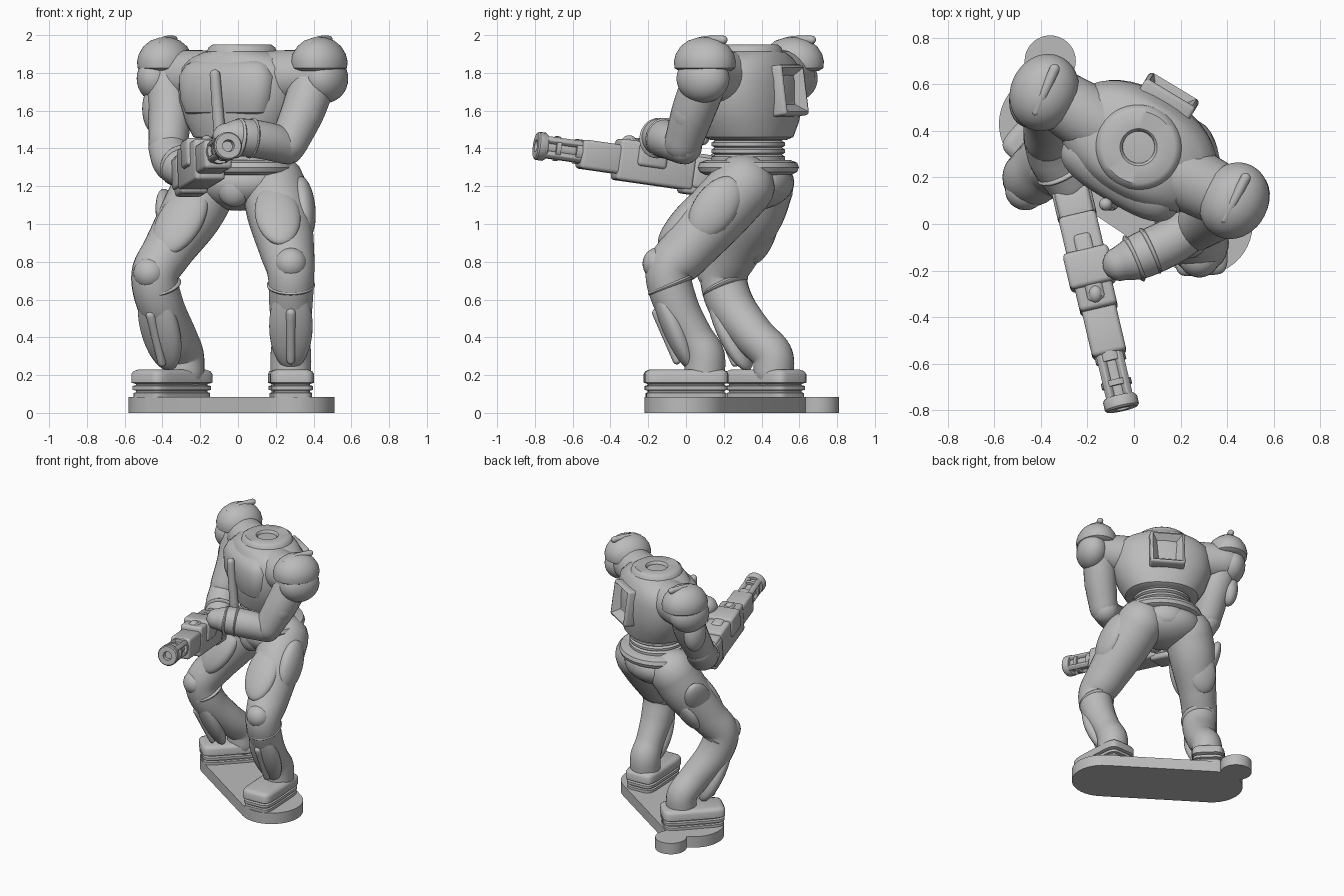
import bpy, bmesh, math
from mathutils import Vector, Matrix

if "Cube" in bpy.data.objects:
    bpy.data.objects.remove(bpy.data.objects["Cube"])

mat = bpy.data.materials.new("plain grey")
mat.use_nodes = True
mat.diffuse_color = (0.5, 0.5, 0.5, 1)
mat.node_tree.nodes["Principled BSDF"].inputs["Base Color"].default_value = (0.5, 0.5, 0.5, 1)


def finish(name, bm, matrix=None, angle=40):
    bmesh.ops.recalc_face_normals(bm, faces=bm.faces)
    me = bpy.data.meshes.new(name)
    bm.to_mesh(me)
    bm.free()
    ob = bpy.data.objects.new(name, me)
    bpy.context.scene.collection.objects.link(ob)
    me.materials.append(mat)
    if matrix:
        ob.matrix_world = matrix
    bpy.ops.object.select_all(action='DESELECT')
    ob.select_set(True)
    bpy.context.view_layer.objects.active = ob
    bpy.ops.object.shade_smooth_by_angle(angle=math.radians(angle))
    return ob


def frame(loc, y_axis, z_hint=(0, 0, 1)):
    """Matrix whose y axis follows y_axis and whose z stays near z_hint."""
    y = Vector(y_axis).normalized()
    x = y.cross(Vector(z_hint)).normalized()
    m = Matrix((x, y, x.cross(y))).transposed().to_4x4()
    m.translation = loc
    return m


def bridge(bm, rings):
    loops = [[bm.verts.new(p) for p in r] for r in rings]
    for a, b in zip(loops, loops[1:]):
        for i in range(len(a)):
            j = (i + 1) % len(a)
            bm.faces.new((a[i], a[j], b[j], b[i]))
    bm.faces.new(loops[0])
    bm.faces.new(loops[-1])


def tube(name, pts, n=24, steps=8):
    """Round-ended limb through (x, y, z, radius) points."""
    pts = [Vector(p) for p in pts]
    ext = [2 * pts[0] - pts[1]] + pts + [2 * pts[-1] - pts[-2]]
    path = []
    for i in range(len(pts) - 1):
        a, b, c, d = ext[i:i + 4]
        for s in range(steps):
            t = s / steps
            path.append(0.5 * (2 * b + (c - a) * t + (2 * a - 5 * b + 4 * c - d) * t * t
                               + (3 * b - a - 3 * c + d) * t ** 3))
    path.append(pts[-1])
    caps = [math.radians(a) for a in (85, 65, 40, 20)]
    t0 = (path[0] - path[1]).xyz.normalized()
    t1 = (path[-1] - path[-2]).xyz.normalized()

    def cap(p, t, a):
        return Vector((*(p.xyz + t * p.w * math.sin(a)), p.w * math.cos(a)))
    path = [cap(path[0], t0, a) for a in caps] + path + [cap(path[-1], t1, a) for a in reversed(caps)]
    rings, u = [], None
    for i, p in enumerate(path):
        t = (path[min(i + 1, len(path) - 1)] - path[max(i - 1, 0)]).xyz.normalized()
        u = t.orthogonal() if u is None else u - t * u.dot(t)
        u.normalize()
        v = t.cross(u)
        rings.append([p.xyz + p.w * (u * math.cos(k * math.tau / n) + v * math.sin(k * math.tau / n))
                      for k in range(n)])
    bm = bmesh.new()
    bridge(bm, rings)
    return finish(name, bm)


def blob(name, loc, radii, y_axis=(0, 1, 0), z_hint=(0, 0, 1)):
    bm = bmesh.new()
    bmesh.ops.create_uvsphere(bm, u_segments=28, v_segments=16, radius=1)
    bmesh.ops.scale(bm, vec=radii, verts=bm.verts)
    return finish(name, bm, frame(loc, y_axis, z_hint))


def loft(name, sections, matrix, n=40, power=2.0):
    """Stack of (z, half width, half depth) super-ellipses."""
    def ring(z, w, d):
        out = []
        for k in range(n):
            c, s = math.cos(k * math.tau / n), math.sin(k * math.tau / n)
            out.append((w * math.copysign(abs(c) ** (2 / power), c),
                        d * math.copysign(abs(s) ** (2 / power), s), z))
        return out
    bm = bmesh.new()
    bridge(bm, [ring(*s) for s in sections])
    return finish(name, bm, matrix)


def box(name, centre, size, matrix, bevel=0.015, hole=0):
    bm = bmesh.new()
    bmesh.ops.create_cube(bm, size=1)
    bmesh.ops.scale(bm, vec=size, verts=bm.verts)
    bmesh.ops.bevel(bm, geom=bm.edges[:], offset=bevel, segments=3, profile=0.5, affect='EDGES')
    if hole:
        back = max(bm.faces, key=lambda f: f.calc_center_median().y)
        bmesh.ops.inset_individual(bm, faces=[back], thickness=hole)
        bmesh.ops.translate(bm, vec=(0, -0.05, 0), verts=back.verts)
    return finish(name, bm, matrix @ Matrix.Translation(centre))


# Base: a capsule slab with a round tab
A, B = Vector((-0.36, 0.43)), Vector((0.29, 0.0))
heading = math.atan2(B.y - A.y, B.x - A.x)
bm = bmesh.new()
outline = []
for c, start in ((B, heading - math.pi / 2), (A, heading + math.pi / 2)):
    outline += [(c.x + 0.22 * math.cos(start + k * math.pi / 24),
                 c.y + 0.22 * math.sin(start + k * math.pi / 24)) for k in range(25)]
bridge(bm, [[(x, y, z) for x, y in outline] for z in (0, 0.085)])
finish("base", bm)
loft("base_tab", [(0, 0.11, 0.11), (0.085, 0.11, 0.11)], Matrix.Translation((-0.36, 0.7, 0)))

# Feet: ribbed soles under rounded caps
sole = []
for z, grow in ((0.08, 0), (0.105, 0), (0.11, -0.01), (0.118, -0.01), (0.122, 0.005), (0.142, 0.005), (0.147, -0.01),
                (0.153, -0.01), (0.16, 0.01), (0.205, 0.01), (0.22, 0.002), (0.23, -0.02)):
    sole.append((z, 0.107 + grow, 0.212 + grow))
for side, loc, fwd in (("left", (0.28, 0, 0), (0.05, -1, 0)), ("right", (-0.35, 0.42, 0), (-0.7, -0.72, 0))):
    loft(f"{side}_foot", sole, frame(loc, fwd), power=6)

# Legs
tube("left_leg", [(0.19, 0.3, 1.2, 0.17), (0.22, 0.16, 1.05, 0.17), (0.26, 0.0, 0.86, 0.145),
                  (0.28, -0.09, 0.74, 0.125), (0.28, -0.05, 0.57, 0.115), (0.28, 0.04, 0.41, 0.1),
                  (0.28, 0.095, 0.31, 0.108), (0.28, 0.1, 0.21, 0.108)])
tube("right_leg", [(-0.17, 0.4, 1.2, 0.17), (-0.25, 0.35, 1.05, 0.165), (-0.37, 0.26, 0.86, 0.135),
                   (-0.44, 0.2, 0.73, 0.125), (-0.41, 0.24, 0.57, 0.122), (-0.33, 0.36, 0.41, 0.11),
                   (-0.29, 0.455, 0.31, 0.108), (-0.285, 0.465, 0.21, 0.108)])
shins = (("left", (0, -1, 0), (0.28, -0.065, 0.46), (0, -0.42, 1), (0.28, -0.15, 0.79), (0, -0.5, 1)),
         ("right", (-0.5, -0.85, 0), (-0.415, 0.235, 0.45), (-0.23, -0.42, 1), (-0.47, 0.14, 0.74), (-0.3, -0.4, 1)))
for side, front, shin, up, knee, knee_up in shins:
    up, shin = Vector(up), Vector(shin)
    n = (Vector(front) - up * up.dot(front) / up.length_squared).normalized()
    blob(f"{side}_shin_guard", shin, (0.115, 0.065, 0.25), n, up)
    blob(f"{side}_knee_cap", knee, (0.085, 0.08, 0.085), front, knee_up)
    c = shin + n * 0.055 - up * 0.04
    tube(f"{side}_shin_ridge", [(*(c - up * 0.12), 0.022), (*(c + up * 0.13), 0.026)])
    blob(f"{side}_knee_band", shin + up * 0.19 - n * 0.07, (0.128, 0.13, 0.03), n, up)

# Thigh plates
for name, loc, r, n, up in (
        ("left_thigh_front", (0.21, -0.005, 1.05), (0.12, 0.055, 0.21), (0, -0.75, 0.66), (-0.12, 0.7, 0.75)),
        ("left_thigh_outer", (0.345, 0.155, 1.085), (0.115, 0.065, 0.19), (1, 0, 0.1), (0, 0.7, 1)),
        ("right_thigh_front", (-0.305, 0.215, 1.02), (0.125, 0.06, 0.215), (-0.25, -0.85, 0.45), (0.5, 0.35, 0.85)),
        ("right_thigh_outer", (-0.37, 0.38, 1.03), (0.1, 0.055, 0.18), (-0.9, 0.3, -0.3), (0.5, 0.35, 1)),
        ("right_thigh_back", (-0.29, 0.41, 0.92), (0.1, 0.05, 0.15), (0.3, 0.9, -0.5), (0.5, 0.4, 1)),
        ("left_thigh_back", (0.27, 0.13, 0.91), (0.1, 0.05, 0.15), (0.1, 0.8, -0.6), (0, 0.8, 1))):
    blob(name + "_plate", loc, r, n, up)

# Pelvis, belt and ribbed waist
twist = Matrix.Translation((0.02, 0.33, 0)) @ Matrix.Rotation(math.radians(-31), 4, 'Z')
blob("pelvis", (0.01, 0.34, 1.22), (0.27, 0.22, 0.15), (0.5, 0.86, 0))
blob("groin_plate", (-0.02, 0.19, 1.19), (0.09, 0.07, 0.1), (0.2, 1, 0))
blob("seat_plate", (0.1, 0.48, 1.23), (0.12, 0.06, 0.09), (0.5, 0.86, 0))
loft("belt", [(1.26, 0.25, 0.22), (1.275, 0.28, 0.25), (1.3, 0.29, 0.26), (1.325, 0.28, 0.25),
              (1.34, 0.24, 0.21)], twist)
ribs = []
for k in range(4):
    z = 1.33 + k * 0.037
    ribs += [(z, 0.185, 0.175), (z + 0.01, 0.205, 0.19), (z + 0.027, 0.205, 0.19)]
loft("waist_ribs", ribs + [(1.49, 0.185, 0.175)], twist)

# Torso, chest, collar with a neck socket
loft("torso", [(1.445, 0.21, 0.19), (1.46, 0.26, 0.22), (1.54, 0.31, 0.24), (1.65, 0.35, 0.25), (1.76, 0.355, 0.245),
               (1.83, 0.34, 0.23), (1.88, 0.28, 0.205), (1.91, 0.2, 0.185), (1.925, 0.14, 0.14)], twist, power=2.2)
loft("chest_plate", [(1.56, 0.2, 0.06), (1.59, 0.25, 0.12), (1.66, 0.275, 0.14), (1.78, 0.285, 0.14),
                     (1.84, 0.25, 0.115), (1.87, 0.2, 0.06)], twist @ Matrix.Translation((0, -0.125, 0)), power=3)
loft("collar", [(1.86, 0.2, 0.19), (1.9, 0.19, 0.185), (1.935, 0.178, 0.175), (1.95, 0.155, 0.155),
                (1.945, 0.08, 0.08), (1.935, 0.07, 0.07), (1.9, 0.065, 0.065)], twist)
tube("shoulder_yoke", [(-0.36, 0.555, 1.79, 0.13), (-0.18, 0.445, 1.775, 0.145), (0.02, 0.33, 1.75, 0.15),
                       (0.22, 0.205, 1.775, 0.145), (0.42, 0.1, 1.79, 0.13)])
tube("chest_rod", [(-0.095, 0.09, 1.45, 0.032), (-0.122, 0.085, 1.79, 0.028)])

# Backpack plate with recessed socket
pack = twist @ Matrix.Translation((0, 0.24, 1.705)) @ Matrix.Rotation(math.radians(8), 4, 'X')
box("backpack", (0, 0, 0), (0.25, 0.1, 0.27), pack, 0.018, 0.062)

# Shoulder domes, each with a rim, ball and crest
for side, c, out in (("left", Vector((0.43, 0.1, 1.83)), Vector((0.45, 0.89, 0))),
                     ("right", Vector((-0.385, 0.565, 1.83)), Vector((0.4, 0.92, 0)))):
    m = frame(c, out)
    loft(f"{side}_shoulder_dome", [(-0.02, 0.12, 0.14), (-0.005, 0.142, 0.165), (0.03, 0.146, 0.169),
                                   (0.07, 0.136, 0.159), (0.11, 0.112, 0.133), (0.14, 0.077, 0.094),
                                   (0.157, 0.03, 0.04)], m)
    shift = 0.035 if side == "left" else -0.035
    blob(f"{side}_shoulder_ball", c + Vector((shift, -0.01, -0.06)), (0.11, 0.148, 0.128), out)
    tube(f"{side}_shoulder_crest", [(*(c - out * 0.09 + Vector((0, 0, 0.125))), 0.018),
                                    (*(c + Vector((0, 0, 0.145))), 0.02),
                                    (*(c + out * 0.11 + Vector((0, 0, 0.145))), 0.022)])

# Arms
tube("left_upper_arm", [(0.4, 0.1, 1.76, 0.12), (0.345, 0.04, 1.6, 0.115), (0.27, -0.015, 1.43, 0.1)])
tube("left_forearm", [(0.26, -0.01, 1.41, 0.095), (0.15, -0.08, 1.44, 0.1), (0.02, -0.14, 1.46, 0.098),
                      (-0.06, -0.17, 1.46, 0.075)])
blob("left_arm_plate", (0.39, 0.01, 1.6), (0.08, 0.06, 0.12), (0.8, -0.5, 0), (0.35, 0.35, 1))
tube("right_upper_arm", [(-0.37, 0.53, 1.77, 0.12), (-0.36, 0.46, 1.6, 0.115), (-0.37, 0.37, 1.43, 0.105)])
tube("right_forearm", [(-0.375, 0.36, 1.4, 0.1), (-0.34, 0.28, 1.33, 0.11), (-0.28, 0.17, 1.28, 0.095)])
blob("right_arm_plate", (-0.44, 0.52, 1.61), (0.085, 0.065, 0.13), (-0.9, 0.3, 0))
for i, (x, y) in enumerate(((0.07, -0.115), (0.0, -0.148))):
    blob(f"left_cuff_{i}", (x, y, 1.455), (0.108, 0.022, 0.108), (-0.9, -0.4, 0.1))
blob("right_cuff", (-0.31, 0.23, 1.31), (0.115, 0.025, 0.115), (0.45, -0.85, -0.35))

# Rifle, measured backwards from the muzzle
gun = frame((-0.05, -0.795, 1.415), (-0.22, 0.94, -0.135))
for name, c, s in (("rifle_rear", (0, 0.89, -0.03), (0.15, 0.17, 0.22)),
                   ("rifle_body", (0, 0.65, -0.01), (0.165, 0.42, 0.22)),
                   ("rifle_front", (0, 0.36, -0.01), (0.15, 0.24, 0.155)),
                   ("rifle_top_rail", (0, 0.62, 0.08), (0.08, 0.3, 0.06)),
                   ("left_hand", (0, 0.62, 0.045), (0.2, 0.16, 0.15)),
                   ("right_hand", (0, 0.92, -0.02), (0.17, 0.14, 0.17))):
    box(name, c, s, gun, 0.02)
blob("rifle_sight", gun @ Vector((0, 0.5, 0.09)), (0.032, 0.04, 0.035))
lie = gun @ Matrix.Rotation(math.radians(-90), 4, 'X')
loft("rifle_barrel", [(0.04, 0.046, 0.046), (0.26, 0.046, 0.046)], lie, 20)
for i, (a, b) in enumerate(((0.1, 0.125), (0.21, 0.25))):
    loft(f"barrel_collar_{i}", [(a, 0.066, 0.066), (b, 0.066, 0.066)], lie, 20)
loft("muzzle", [(0.055, 0.068, 0.068), (0.045, 0.075, 0.075), (0.008, 0.075, 0.075), (0, 0.068, 0.068),
                (0, 0.032, 0.032), (0.03, 0.028, 0.028)], lie, 20)
for k in range(4):
    turn = gun @ Matrix.Rotation(math.radians(45 + 90 * k), 4, 'Y')
    box(f"barrel_rib_{k}", (0, 0.13, 0.055), (0.035, 0.24, 0.03), turn, 0.008)
